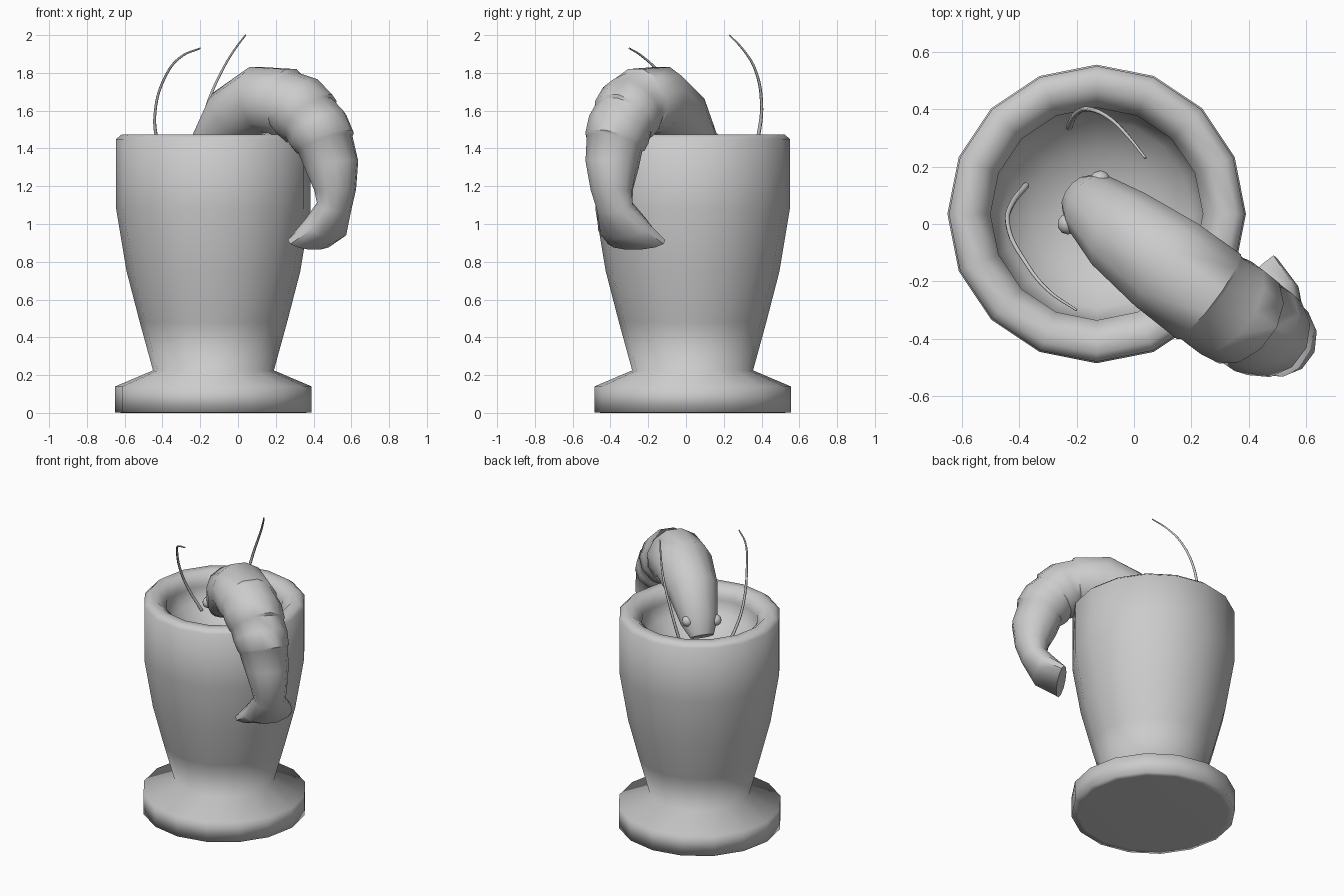
import bpy, bmesh, math
from mathutils import Vector

cube = bpy.data.objects.get("Cube")
if cube:
    bpy.data.objects.remove(cube)

grey = bpy.data.materials.new("plain grey")
grey.use_nodes = True
grey.diffuse_color = (0.6, 0.6, 0.6, 1)
grey.node_tree.nodes["Principled BSDF"].inputs["Base Color"].default_value = (0.6, 0.6, 0.6, 1)


def finish(obj, angle):
    obj.data.materials.append(grey)
    bpy.ops.object.select_all(action='DESELECT')
    obj.select_set(True)
    bpy.context.view_layer.objects.active = obj
    bpy.ops.object.shade_smooth_by_angle(angle=math.radians(angle))


def loft(name, rings, angle):
    """Skin a list of equal rings of points and close both ends."""
    bm = bmesh.new()
    loops = [[bm.verts.new(p) for p in ring] for ring in rings]
    n = len(loops[0])
    for a, b in zip(loops, loops[1:]):
        for i in range(n):
            j = (i + 1) % n
            bm.faces.new((a[i], a[j], b[j], b[i]))
    for end in (loops[0], loops[-1]):
        cap = bm.faces.new(end)
        bmesh.ops.poke(bm, faces=[cap])
    bmesh.ops.recalc_face_normals(bm, faces=bm.faces[:])
    mesh = bpy.data.meshes.new(name)
    bm.to_mesh(mesh)
    bm.free()
    obj = bpy.data.objects.new(name, mesh)
    bpy.context.collection.objects.link(obj)
    finish(obj, angle)
    return obj


# Cup: foot, flared wall, rounded rim and hollow bowl inside
CENTRE = Vector((-0.13, 0.035, 0))
SIDES = 16
cup_profile = [(0.475, 0), (0.52, 0.002), (0.52, 0.14), (0.32, 0.225), (0.39, 0.48),
               (0.46, 0.75), (0.515, 1.08), (0.515, 1.45), (0.485, 1.475), (0.43, 1.475),
               (0.37, 1.42), (0.375, 1.39), (0.33, 1.31), (0.23, 1.23), (0.1, 1.18)]


def circle(r, z):
    return [CENTRE + Vector((r * math.cos(i * math.tau / SIDES),
                             r * math.sin(i * math.tau / SIDES), z)) for i in range(SIDES)]


loft("cup", [circle(r, z) for r, z in cup_profile], 91)

# Shrimp frame: it arches in a slanted upright plane
HEAD = Vector((-0.2, 0.13, 0))
ALONG = Vector((0.8, -0.6, 0))
ACROSS = Vector((0.6, 0.8, 0))
UP = Vector((0, 0, 1))

# along, height, half depth, half width, sideways shift, shell edge after it
sections = [(0.02, 1.34, .05, .075, -.02, 0), (0.08, 1.42, .10, .115, -.02, 0),
            (0.23, 1.57, .155, .155, -.03, 0), (0.42, 1.66, .175, .18, -.03, 0),
            (0.59, 1.645, .178, .185, -.03, 1), (0.67, 1.612, .178, .182, -.025, 0),
            (0.735, 1.56, .172, .175, -.02, 1), (0.79, 1.5, .167, .168, -.015, 0),
            (0.83, 1.435, .16, .158, -.01, 1), (0.87, 1.31, .142, .135, 0, 0),
            (0.885, 1.18, .105, .112, .01, 0), (0.87, 1.09, .085, .1, .02, 0),
            (0.81, 0.985, .09, .155, .03, 0), (0.7, 0.905, .05, .185, .035, 0)]


def oval(s, z, depth, width, shift, out, n=12):
    c = HEAD + ALONG * s + UP * z + ACROSS * shift
    angles = [(k + 0.5) * math.tau / n for k in range(n)]
    blunt = 1 / math.cos(math.pi / n)
    return [c + (out * depth * math.cos(a) + ACROSS * width * math.sin(a)) * blunt
            for a in angles]


rings = []
for i, (s, z, depth, width, shift, edge) in enumerate(sections):
    a, b = sections[max(i - 1, 0)], sections[min(i + 1, len(sections) - 1)]
    tangent = (ALONG * (b[0] - a[0]) + UP * (b[1] - a[1])).normalized()
    out = ACROSS.cross(tangent).normalized()
    if i == 0:
        # the arch starts upward, so its outer side faces away from the cup
        flip = -1 if out.dot(UP - ALONG) < 0 else 1
    out *= flip
    rings.append(oval(s, z, depth, width, shift, out))
    if edge:
        step = tangent * 0.012
        rings.append([p + step for p in oval(s, z, depth * .91, width * .95, shift, out)])
loft("shrimp_body", rings, 50)

# Eyes on both sides of the head
for name, pos in (("left_eye", (-0.118, 0.15, 1.445)), ("right_eye", (-0.23, 0.0, 1.425))):
    bpy.ops.mesh.primitive_uv_sphere_add(segments=10, ring_count=8, radius=0.037, location=pos)
    eye = bpy.context.object
    eye.name = name
    finish(eye, 60)

# Thin tapered antennae
feelers = {
    "right_antenna": [(-.375, .135, 1.28), (-.425, .07, 1.43), (-.44, 0, 1.58),
                      (-.38, -.13, 1.79), (-.295, -.235, 1.89), (-.2, -.3, 1.93)],
    "left_antenna": [(-.23, .33, 1.27), (-.2, .385, 1.48), (-.16, .4, 1.64),
                     (-.08, .365, 1.82), (-.02, .305, 1.92), (.04, .23, 2.0)]}
for name, points in feelers.items():
    curve = bpy.data.curves.new(name, 'CURVE')
    curve.dimensions = '3D'
    curve.bevel_depth = 0.011
    curve.bevel_resolution = 1
    curve.resolution_u = 5
    curve.use_fill_caps = True
    spline = curve.splines.new('BEZIER')
    spline.bezier_points.add(len(points) - 1)
    for i, (bp, p) in enumerate(zip(spline.bezier_points, points)):
        bp.co = p
        bp.handle_left_type = bp.handle_right_type = 'AUTO'
        bp.radius = 1 - 0.12 * i
    curve.materials.append(grey)
    bpy.context.collection.objects.link(bpy.data.objects.new(name, curve))
